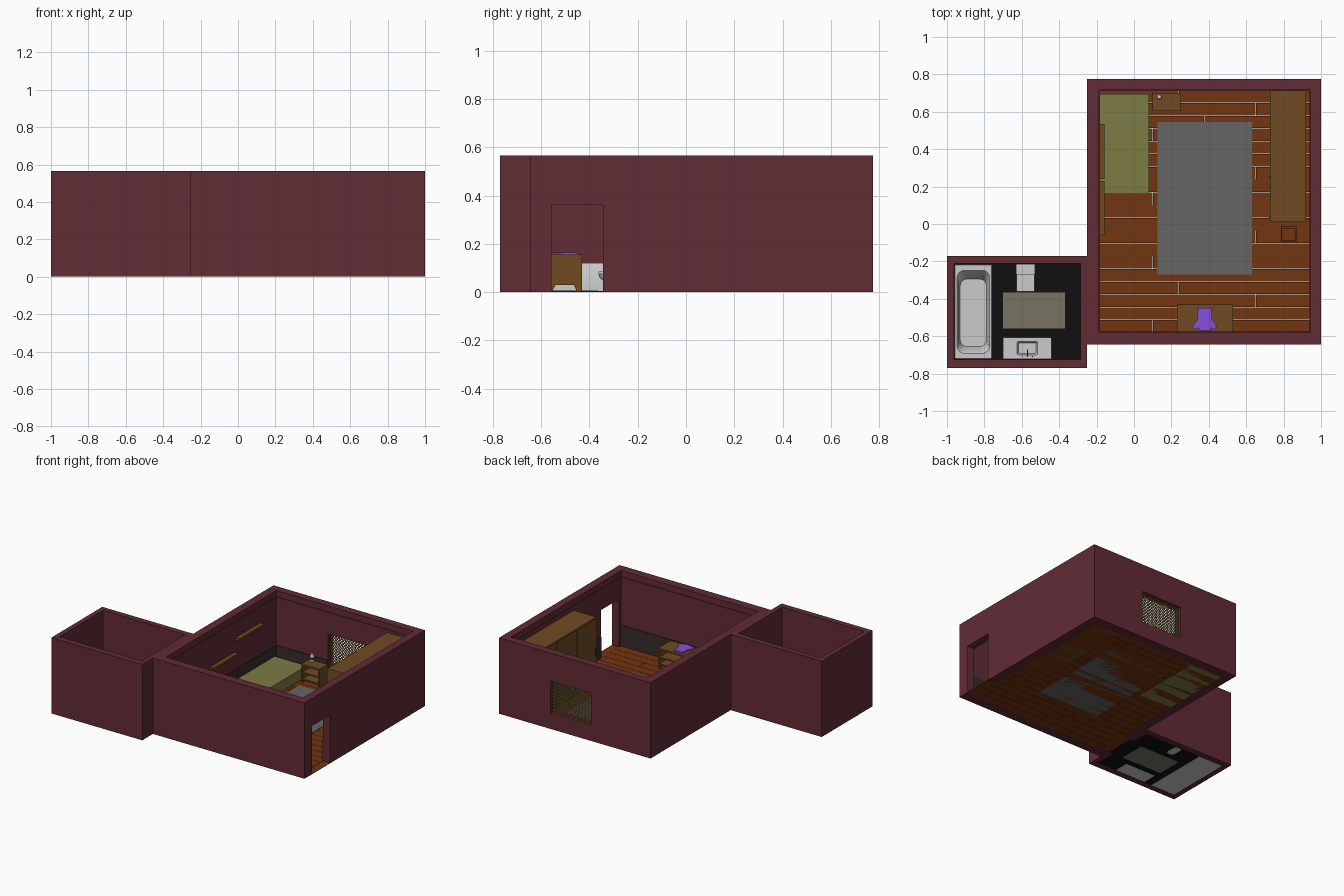
import bpy, bmesh, math
from mathutils import Vector, Matrix

if "Cube" in bpy.data.objects:
    bpy.data.objects.remove(bpy.data.objects["Cube"])


def mat(name, r, g, b):
    m = bpy.data.materials.new(name)
    m.diffuse_color = (r, g, b, 1)
    m.use_nodes = True
    m.node_tree.nodes["Principled BSDF"].inputs["Base Color"].default_value = m.diffuse_color
    return m


WALL = mat("maroon", .12, .025, .036)
PANEL = mat("dark_panel", .04, .025, .025)
PLANK = mat("plank", .17, .035, .005)
WOOD = mat("wood", .16, .07, .016)
RUG = mat("rug_grey", .13, .13, .13)
BLACK = mat("black_tile", .005, .005, .005)
BED = mat("olive", .2, .2, .06)
PURPLE = mat("purple", .24, .08, .7)
MAT = mat("bath_mat", .19, .175, .13)
REED = mat("reed", .25, .17, .07)
WHITE = mat("enamel", .55, .55, .55)
METAL = mat("metal", .08, .08, .08)


def finish(name, bm, m, smooth=False):
    bmesh.ops.recalc_face_normals(bm, faces=bm.faces)
    me = bpy.data.meshes.new(name)
    bm.to_mesh(me)
    bm.free()
    ob = bpy.data.objects.new(name, me)
    bpy.context.collection.objects.link(ob)
    if m:
        me.materials.append(m)
    if smooth:
        bpy.ops.object.select_all(action='DESELECT')
        ob.select_set(True)
        bpy.context.view_layer.objects.active = ob
        bpy.ops.object.shade_smooth_by_angle(angle=math.radians(35))
    return ob


def boxes(name, m, *bs):
    """One object from boxes (x0, x1, y0, y1, z0, z1)."""
    bm = bmesh.new()
    for x0, x1, y0, y1, z0, z1 in bs:
        bmesh.ops.create_cube(bm, size=1, matrix=Matrix.Translation(
            ((x0 + x1) / 2, (y0 + y1) / 2, (z0 + z1) / 2)) @ Matrix.Diagonal((x1 - x0, y1 - y0, z1 - z0, 1)))
    return finish(name, bm, m)


def ring(cx, cy, hx, hy, r, z, n=6):
    """Rounded rectangle loop."""
    pts = []
    for k, (sx, sy) in enumerate(((1, 1), (-1, 1), (-1, -1), (1, -1))):
        for i in range(n + 1):
            a = math.pi / 2 * (k + i / n)
            pts.append((cx + sx * (hx - r) + r * math.cos(a), cy + sy * (hy - r) + r * math.sin(a), z))
    return pts


def loft(name, loops, m, smooth=True):
    bm = bmesh.new()
    vs = [[bm.verts.new(p) for p in l] for l in loops]
    n = len(vs[0])
    for a, b in zip(vs, vs[1:]):
        for i in range(n):
            bm.faces.new((a[i], a[(i + 1) % n], b[(i + 1) % n], b[i]))
    bm.faces.new(vs[0])
    bm.faces.new(vs[-1])
    return finish(name, bm, m, smooth)


def extrude(name, pts, vec, m):
    v = Vector(vec)
    return loft(name, [[Vector(p) for p in pts], [Vector(p) + v for p in pts]], m, False)


def cut(ob, *bs):
    for b in bs:
        c = boxes("cutter", None, b)
        c.hide_render = True
        md = ob.modifiers.new("cut", 'BOOLEAN')
        md.operation, md.solver, md.object = 'DIFFERENCE', 'EXACT', c
        bpy.context.view_layer.objects.active = ob
        bpy.ops.object.modifier_apply(modifier=md.name)
        bpy.data.objects.remove(c)


# Walls with doors and window
H = .565
inner_door = (-.3, -.15, -.557, -.343, -1, .36)
room = boxes("bedroom_walls", WALL, (-.25, 1, -.645, .775, 0, H))
cut(room, (-.188, .942, -.58, .717, -1, 1), inner_door,
    (.9, 1.1, -.557, -.343, -1, .36), (.24, .575, .6, .9, .12, .355))
bath = boxes("bathroom_walls", WALL, (-1, -.25, -.77, -.17, 0, H))
cut(bath, (-.963, -.286, -.725, -.212, -1, 1), (-.35, -.2, -.557, -.343, -1, .36))

# Skirting panel and crown strip inside the bedroom
t = .005
boxes("wainscot", PANEL,
      (-.188, .942, -.58, -.58 + t, 0, .16), (-.188, -.188 + t, -.343, .717, 0, .16),
      (.942 - t, .942, -.343, .717, 0, .16),
      (-.188, .24, .717 - t, .717, 0, .16), (.575, .942, .717 - t, .717, 0, .16),
      (.24, .575, .717 - t, .717, 0, .12))
boxes("crown_strip", WALL,
      (-.188, .942, -.58, -.58 + t, .49, .52), (-.188, .942, .717 - t, .717, .49, .52),
      (-.188, -.188 + t, -.58, .717, .49, .52), (.942 - t, .942, -.58, .717, .49, .52))

# Plank floor, staggered rows
planks, rows = [], 19
step = 1.297 / rows
for i in range(rows):
    y = -.58 + i * step
    s = .1 + .55 * ((i * 7) % 5) / 4
    planks += [(-.188, s, y, y + step - .002, 0, .005), (s + .002, .942, y, y + step - .002, 0, .005)]
boxes("plank_floor", PLANK, *planks)
boxes("door_sills", PLANK, (.942, 1, -.557, -.343, 0, .003), (-.25, -.188, -.557, -.343, 0, .003))
boxes("bathroom_floor", BLACK, (-.963, -.25, -.725, -.212, .0005, .003))
boxes("rug", RUG, (.125, .63, -.27, .545, 0, .008))
boxes("bath_mat", MAT, (-.7, -.37, -.56, -.365, 0, .007))

# Window lattice of crossing diagonal reeds
bm = bmesh.new()
X0, X1, Z0, Z1 = .24, .575, .12, .355
w, h, gap = X1 - X0, Z1 - Z0, .024
for k in range(1, int((w + h) / gap) + 1):
    c = k * gap
    a0, a1 = max(0, c - h), min(w, c)
    if a1 - a0 < .005:
        continue
    for d, yy in ((1, .742), (-1, .746)):
        mid = (a0 + a1) / 2
        px = X0 + mid if d == 1 else X1 - mid
        bmesh.ops.create_cube(bm, size=1, matrix=Matrix.Translation((px, yy, Z0 + c - mid))
                              @ Matrix.Rotation(d * math.pi / 4, 4, 'Y')
                              @ Matrix.Diagonal(((a1 - a0) * math.sqrt(2), .004, .007, 1)))
finish("window_lattice", bm, REED)
f = .008
boxes("window_frame", WOOD, (X0, X1, .735, .753, Z0, Z0 + f), (X0, X1, .735, .753, Z1 - f, Z1),
      (X0, X0 + f, .735, .753, Z0, Z1), (X1 - f, X1, .735, .753, Z0, Z1))

# Bed, wall shelves
boxes("bed", BED, (-.183, .08, .16, .695, 0, .085))
boxes("upper_shelf", WOOD, (-.188, -.158, .24, .535, .378, .395))
boxes("lower_shelf", WOOD, (-.188, -.158, -.06, .23, .275, .292))

# Nightstand and lamp
boxes("nightstand", WOOD, (.1, .25, .605, .7, .125, .138), (.1, .11, .605, .7, 0, .125),
      (.24, .25, .605, .7, 0, .125), (.11, .24, .605, .7, .02, .03), (.11, .24, .605, .7, .07, .08),
      (.11, .24, .692, .7, .02, .125))
loft("lamp", [ring(.135, .68, r, r, r * .999, z) for r, z in
              ((.015, .138), (.015, .143), (.004, .147), (.004, .17), (.016, .17), (.01, .195))], None)

# Wardrobe with three doors
boxes("wardrobe", WOOD, (.732, .92, .01, .715, 0, .5))
dw = .705 / 3
boxes("wardrobe_doors", WOOD, *[(.726, .732, .012 + i * dw, .008 + (i + 1) * dw, .015, .495) for i in range(3)])
boxes("wardrobe_handles", METAL, *[(.719, .726, y, y + .006, .22, .28) for y in (.03, .25, .503)])

# Waste bin
boxes("bin", PLANK, (.785, .87, -.095, -.088, 0, .09), (.785, .87, -.027, -.02, 0, .09),
      (.785, .792, -.088, -.027, 0, .09), (.863, .87, -.088, -.027, 0, .09),
      (.792, .863, -.088, -.027, .005, .01), (.785, .87, -.02, -.012, 0, .09))

# Low open shelf unit with cut-out feet, shirt lying on top
boxes("shelf_unit", WOOD, (.23, .53, -.575, -.43, .142, .155), (.242, .518, -.575, -.43, .082, .092),
      (.242, .518, -.575, -.43, .032, .042), (.242, .518, -.575, -.566, .032, .142))
for i, x in enumerate((.23, .518)):
    extrude("shelf_side_%d" % i, [(x, y, z) for y, z in (
        (-.575, 0), (-.555, 0), (-.54, .03), (-.465, .03), (-.45, 0), (-.43, 0), (-.43, .142), (-.575, .142))],
        (.012, 0, 0), WOOD)
half = [(.035, -.45), (.04, -.51), (.067, -.55), (.05, -.565), (.035, -.555), (.03, -.57)]
extrude("folded_shirt", [(.378 + x, y, .155) for x, y in half]
        + [(.378 - x, y, .155) for x, y in reversed(half)], (0, 0, .01), PURPLE)

# Bathtub
cx, cy = -.859, -.47
loft("bathtub", [ring(cx, cy, .1, .253, .004, 0), ring(cx, cy, .1, .253, .004, .115),
                 ring(cx, cy, .097, .25, .006, .12), ring(cx, cy, .087, .222, .04, .12),
                 ring(cx, cy, .08, .21, .04, .105), ring(cx, cy - .005, .07, .18, .035, .025)], WHITE)

# Toilet
boxes("toilet_tank", WHITE, (-.625, -.535, -.265, -.215, .06, .135), (-.63, -.53, -.27, -.214, .135, .143))
loft("toilet_bowl", [ring(-.58, y, hx, hy, r, z) for y, hx, hy, r, z in (
    (-.27, .03, .05, .02, 0), (-.275, .03, .05, .02, .03), (-.288, .045, .07, .03, .06),
    (-.288, .048, .074, .03, .075))], WHITE)
boxes("toilet_lid", WHITE, (-.628, -.532, -.362, -.268, .075, .085))

# Washbasin cabinet with tap
loft("washbasin", [ring(-.57, -.664, hx, hy, r, z) for hx, hy, r, z in (
    (.13, .058, .002, .13), (.13, .058, .002, .155), (.055, .036, .008, .155), (.045, .027, .008, .125))], WHITE)
boxes("basin_cabinet", WHITE, (-.695, -.445, -.72, -.61, 0, .13))
boxes("tap", METAL, (-.572, -.568, -.712, -.706, .155, .185), (-.572, -.568, -.712, -.67, .183, .188),
      (-.6, -.595, -.712, -.706, .155, .165), (-.545, -.54, -.712, -.706, .155, .165))
